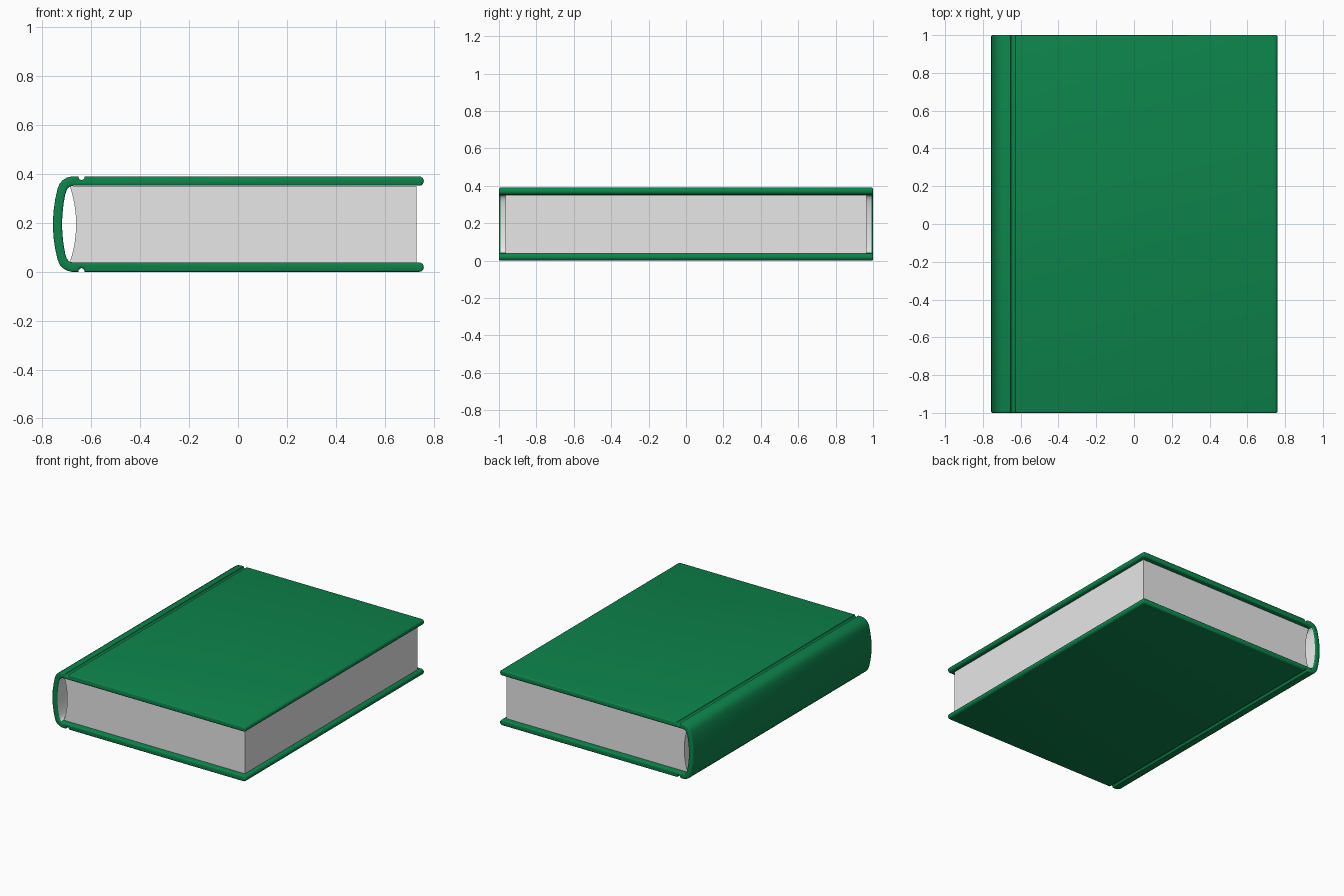
import bpy, bmesh, math

if "Cube" in bpy.data.objects:
    bpy.data.objects.remove(bpy.data.objects["Cube"])

H = 0.39          # total thickness of the closed book
MID = H / 2


def material(name, rgb):
    m = bpy.data.materials.new(name)
    m.diffuse_color = (*rgb, 1)
    m.use_nodes = True
    m.node_tree.nodes["Principled BSDF"].inputs["Base Color"].default_value = m.diffuse_color
    return m


green = material("green cloth", (0.004, 0.23, 0.071))
paper = material("pale paper", (0.8, 0.8, 0.8))


def extrude_profile(name, profile, half_y, mats, bevel=0.0, rule=None):
    """Extrude an xz outline along y, optionally rounding the two end rims."""
    bm = bmesh.new()
    cap = bm.faces.new([bm.verts.new((x, -half_y, z)) for x, z in profile])
    out = bmesh.ops.extrude_face_region(bm, geom=[cap])
    new_verts = [g for g in out["geom"] if isinstance(g, bmesh.types.BMVert)]
    bmesh.ops.translate(bm, verts=new_verts, vec=(0, 2 * half_y, 0))
    if cap.is_valid and len(bm.faces) == len(profile) + 1:
        bm.faces.new(list(cap.verts))
    bmesh.ops.recalc_face_normals(bm, faces=bm.faces)
    if bevel:
        rims = [e for e in bm.edges
                if abs(e.verts[0].co.y - e.verts[1].co.y) < 1e-5]
        bmesh.ops.bevel(bm, geom=rims, offset=bevel, segments=3, profile=0.5,
                        affect='EDGES', clamp_overlap=False)
    bm.normal_update()
    if rule:
        for f in bm.faces:
            f.material_index = rule(f)
    me = bpy.data.meshes.new(name)
    bm.to_mesh(me)
    bm.free()
    ob = bpy.data.objects.new(name, me)
    bpy.context.collection.objects.link(ob)
    for m in mats:
        me.materials.append(m)
    bpy.ops.object.select_all(action='DESELECT')
    ob.select_set(True)
    bpy.context.view_layer.objects.active = ob
    bpy.ops.object.shade_smooth_by_angle(angle=math.radians(35))
    return ob


def mirrored(half):
    """Reflect points about mid height, in reverse order."""
    return [(x, H - z) for x, z in reversed(half)]


# Cover: rounded spine, hinge grooves and two boards in one C-shaped profile
R, EDGE = 0.018, 0.76
fore_edge = [(EDGE - R + R * math.cos(a), H - 0.019 + 0.019 * math.sin(a))
             for a in [math.radians(-90 + 22.5 * i) for i in range(9)]]
groove = [(-0.64 + 0.013 * math.cos(a), H - 0.015 * math.sin(a))
          for a in [math.pi * i / 6 for i in range(7)]]
spine_outer = [(-0.68, H), (-0.70, 0.385), (-0.717, 0.375), (-0.729, 0.361),
               (-0.738, 0.34), (-0.748, 0.295), (-0.755, 0.245)]
spine_inner = [(-0.718, 0.235), (-0.714, 0.275), (-0.707, 0.315),
               (-0.70, 0.336), (-0.69, 0.348), (-0.675, 0.352)]
upper_outer = fore_edge + groove + spine_outer
profile = (upper_outer + [(-0.757, MID)] + mirrored(upper_outer)
           + mirrored(spine_inner) + [(-0.72, MID)] + spine_inner)


def lining(f):
    c = f.calc_center_median()
    inside = abs(c.z - MID) < 0.155 and c.x < -0.66 and f.normal.x > 0.3
    return 1 if inside and abs(f.normal.y) < 0.1 else 0


extrude_profile("cover", profile, 1.0, [green, paper], 0.008, lining)

# Page block with a hollow curved back
back = []
for i in range(13):
    t = -1 + i / 6
    back.append((-0.662 - 0.026 * t * t, MID + 0.156 * t))
extrude_profile("pages", back + [(0.73, MID + 0.156), (0.73, MID - 0.156)],
                0.965, [paper])
